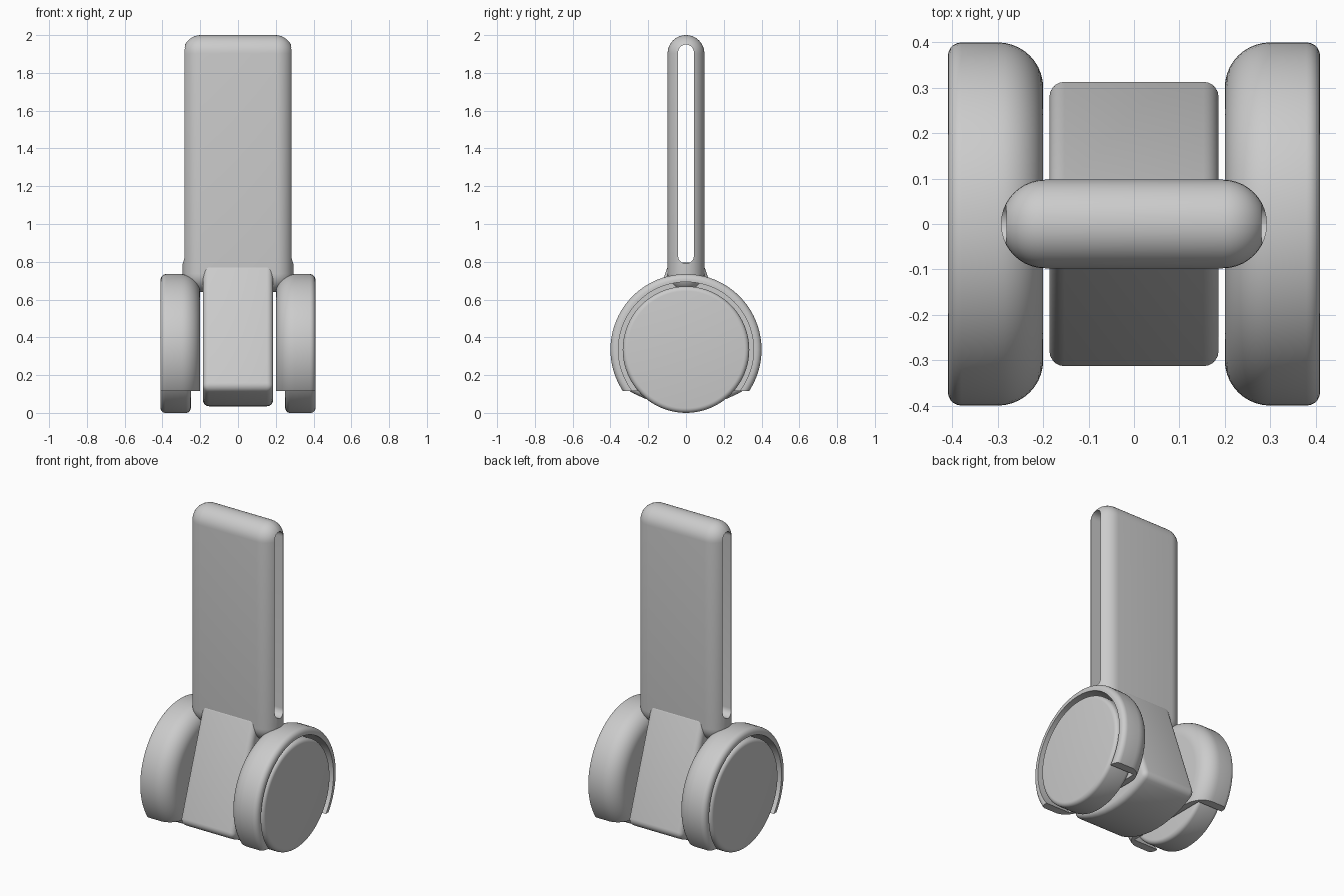
import bpy, bmesh, math
from mathutils import Vector

if "Cube" in bpy.data.objects:
    bpy.data.objects.remove(bpy.data.objects["Cube"])

AXLE_Z = 0.335


def finish(bm, name):
    bmesh.ops.remove_doubles(bm, verts=bm.verts, dist=0.0002)
    bmesh.ops.recalc_face_normals(bm, faces=bm.faces)
    me = bpy.data.meshes.new(name)
    bm.to_mesh(me)
    bm.free()
    ob = bpy.data.objects.new(name, me)
    bpy.context.collection.objects.link(ob)
    return ob


def smooth(ob):
    bpy.ops.object.select_all(action='DESELECT')
    ob.select_set(True)
    bpy.context.view_layer.objects.active = ob
    bpy.ops.object.shade_smooth_by_angle(angle=math.radians(32))


def arc(cx, cy, r, a0, a1, n=8):
    angles = [math.radians(a0 + (a1 - a0) * i / n) for i in range(n + 1)]
    return [(cx + r * math.cos(a), cy + r * math.sin(a)) for a in angles]


def lathe(profile, side, name, cut_z=None):
    """Spin an (x, radius) profile round the axle, optionally cut flat below."""
    bm = bmesh.new()
    vs = [bm.verts.new((side * x, 0, AXLE_Z + r)) for x, r in profile]
    es = [bm.edges.new(p) for p in zip(vs, vs[1:])]
    bmesh.ops.spin(bm, geom=vs + es, cent=(0, 0, AXLE_Z), axis=(1, 0, 0),
                   angle=math.tau, steps=80, use_duplicate=False)
    bmesh.ops.remove_doubles(bm, verts=bm.verts, dist=0.0002)
    if cut_z is not None:
        bmesh.ops.bisect_plane(bm, geom=bm.verts[:] + bm.edges[:] + bm.faces[:],
                               plane_co=(0, 0, cut_z), plane_no=(0, 0, 1), clear_inner=True)
        rim = [e for e in bm.edges if e.is_boundary]
        fill = bmesh.ops.holes_fill(bm, edges=rim, sides=0)
        bmesh.ops.triangulate(bm, faces=fill["faces"])
    smooth(finish(bm, name))


def extrude_x(profile, half):
    """Prism from a (y, z) profile, spanning -half..half in x."""
    bm = bmesh.new()
    face = bm.faces.new([bm.verts.new((-half, y, z)) for y, z in profile])
    ext = bmesh.ops.extrude_face_region(bm, geom=[face], use_keep_orig=True)
    moved = [g for g in ext["geom"] if isinstance(g, bmesh.types.BMVert)]
    bmesh.ops.translate(bm, verts=moved, vec=(2 * half, 0, 0))
    bmesh.ops.recalc_face_normals(bm, faces=bm.faces)
    return bm


# Wheels and their hoods
wheel = ([(0.25, 0)] + arc(0.275, 0.31, 0.025, 180, 90, 5)
         + arc(0.385, 0.31, 0.025, 90, 0, 5) + [(0.41, 0)])
hood = ([(0.2, 0)] + arc(0.3, 0.3, 0.1, 180, 90, 10)
        + arc(0.38, 0.37, 0.03, 90, 0, 5)
        + [(0.41, 0.358), (0.24, 0.358), (0.24, 0)])
for side, label in ((-1, "left"), (1, "right")):
    lathe(wheel, side, label + "_wheel")
    lathe(hood, side, label + "_hood", cut_z=0.115)

# Wedge-shaped body between the wheels, with a curved underside
R = 0.6
half_angle = math.degrees(math.asin(0.322 / R))
bottom = arc(0, 0.035 + R, R, 270 - half_angle, 270 + half_angle, 12)
bm = extrude_x(bottom + [(0.09, 0.795), (-0.09, 0.795)], 0.186)
sharp = [e for e in bm.edges if e.calc_face_angle(0) > math.radians(25)]
bmesh.ops.bevel(bm, geom=sharp, offset=0.033, segments=5, profile=0.5, affect='EDGES')
smooth(finish(bm, "centre_body"))

# Upright plate with fully rounded edges
T, BOTTOM, TOP = 0.0975, 0.64, 2.0
bm = bmesh.new()
bmesh.ops.create_cube(bm, size=1)
bmesh.ops.scale(bm, vec=(0.586, 2 * T, TOP - BOTTOM), verts=bm.verts)
bmesh.ops.translate(bm, vec=(0, 0, (TOP + BOTTOM) / 2), verts=bm.verts)
bmesh.ops.bevel(bm, geom=bm.edges[:], offset=T - 0.0005, segments=10,
                profile=0.5, affect='EDGES')
plate = finish(bm, "upright_plate")

# Long slot running sideways through the plate
r = 0.042
slot = arc(0, 1.95 - r, r, 0, 180, 12) + arc(0, 0.79 + r, r, 180, 360, 12)
cutter = finish(extrude_x(slot, 0.5), "slot_cutter")
cutter.hide_render = True
mod = plate.modifiers.new("slot", 'BOOLEAN')
mod.object = cutter
mod.operation = 'DIFFERENCE'
mod.solver = 'EXACT'
dg = bpy.context.evaluated_depsgraph_get()
plate_mesh = bpy.data.meshes.new_from_object(plate.evaluated_get(dg))
plate.modifiers.clear()
plate.data = plate_mesh
bpy.data.objects.remove(cutter)
smooth(plate)
